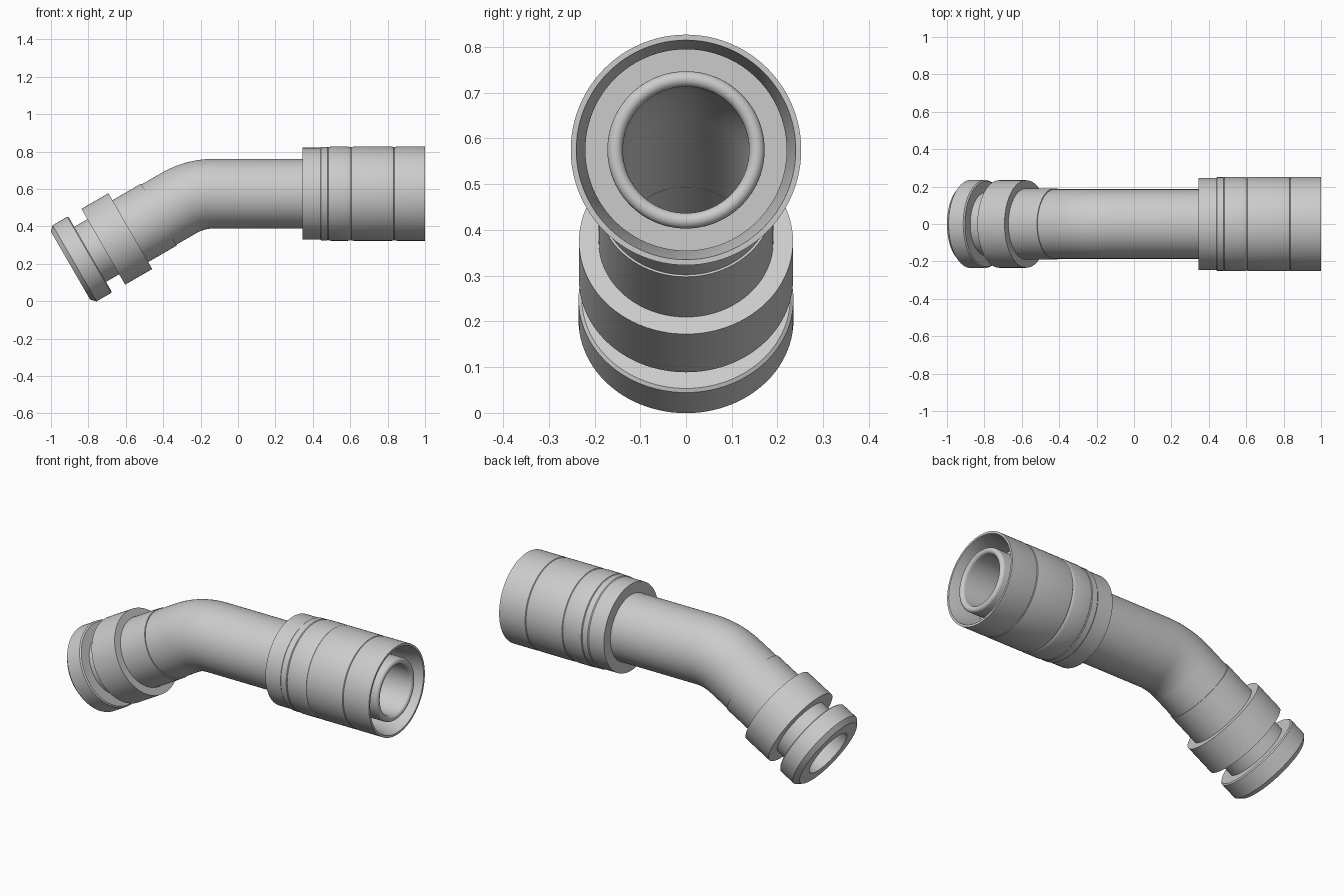
import bpy, bmesh, math
from mathutils import Vector

cube = bpy.data.objects.get("Cube")
if cube:
    bpy.data.objects.remove(cube)

grey = bpy.data.materials.new("light_grey")
grey.use_nodes = True
grey.diffuse_color = (0.6, 0.6, 0.6, 1)
grey.node_tree.nodes["Principled BSDF"].inputs["Base Color"].default_value = grey.diffuse_color

SIDES = 96
AXIS_Z = 0.575
BEND_X = -0.13          # where the bend begins
BEND_R = 0.37
BEND = math.radians(30)
ARC = BEND_R * BEND     # length of the bend along the centreline


def centreline(t):
    """Centre and downward tilt at distance t past the start of the bend."""
    a = min(max(t / BEND_R, 0), BEND)
    rest = t - a * BEND_R
    x = BEND_X - BEND_R * math.sin(a) - rest * math.cos(a)
    z = AXIS_Z - BEND_R * (1 - math.cos(a)) - rest * math.sin(a)
    return Vector((x, 0, z)), a


def straight(points):
    """Turn (x, radius) points of the level arm into centreline distances."""
    return [(BEND_X - x, r) for x, r in points]


def bent(points):
    """Turn (distance past the bend, radius) points into centreline distances."""
    return [(ARC + s, r) for s, r in points]


def ring_part(name, profile):
    """Sweep a closed (distance, radius) profile around the centreline."""
    bm = bmesh.new()
    rings = []
    for t, r in profile:
        centre, a = centreline(t)
        up = Vector((-math.sin(a), 0, math.cos(a)))
        side = Vector((0, 1, 0))
        rings.append([bm.verts.new(centre + r * (up * math.cos(k) + side * math.sin(k)))
                      for k in (2 * math.pi * i / SIDES for i in range(SIDES))])
    for n, ring in enumerate(rings):
        other = rings[(n + 1) % len(rings)]
        for i in range(SIDES):
            j = (i + 1) % SIDES
            bm.faces.new((ring[i], ring[j], other[j], other[i]))
    bmesh.ops.recalc_face_normals(bm, faces=bm.faces)
    mesh = bpy.data.meshes.new(name)
    bm.to_mesh(mesh)
    bm.free()
    mesh.materials.append(grey)
    ob = bpy.data.objects.new(name, mesh)
    bpy.context.collection.objects.link(ob)
    bpy.ops.object.select_all(action='DESELECT')
    ob.select_set(True)
    bpy.context.view_layer.objects.active = ob
    bpy.ops.object.shade_smooth_by_angle(angle=math.radians(25))
    return ob


# Hollow elbow pipe
PIPE, BORE = 0.186, 0.138
steps = [ARC * i / 16 for i in range(17)]
outer = straight([(0.4, PIPE)]) + [(t, PIPE) for t in steps] + bent([(0.3, PIPE)])
inner = bent([(0.3, BORE)]) + [(t, BORE) for t in reversed(steps)] + straight([(0.4, BORE)])
ring_part("elbow_pipe", outer + inner)

# Rounded inner nozzle of the socket end
mid, half = (0.172 + BORE) / 2, (0.172 - BORE) / 2
tip = [(0.98 + half * math.sin(k), mid + half * math.cos(k))
       for k in (math.pi * i / 10 for i in range(11))]
ring_part("socket_nozzle", straight([(0.4, 0.172)] + tip + [(0.4, BORE)]))

# Socket shell with shallow seams and a tapered mouth
R = 0.252
shell = [(0.345, 0.17), (0.345, 0.246), (0.44, 0.246), (0.445, 0.25), (0.478, 0.25)]
for x0, x1 in ((0.485, 0.598), (0.606, 0.832), (0.838, 1.0)):
    shell += [(x0 - 0.003, 0.247), (x0, 0.25), (x0 + 0.015, R), (x1 - 0.012, R), (x1, 0.25)]
shell[-2:] = [(1.0, R)]
shell += [(1.0, 0.24), (0.9, 0.22), (0.82, 0.22), (0.82, 0.17)]
ring_part("socket_shell", straight(shell))

# Thin sleeve on the bent arm
ring_part("sleeve", bent([(0.125, 0.18), (0.125, 0.191), (0.31, 0.191), (0.31, 0.18)]))

# Wide collar, groove and flange on the spigot end
ring_part("spigot_collar", bent([
    (0.301, BORE), (0.301, 0.234), (0.468, 0.234), (0.468, BORE)]))
ring_part("spigot_neck", bent([
    (0.46, BORE), (0.46, 0.17), (0.555, 0.17), (0.555, BORE)]))
ring_part("spigot_flange", bent([
    (0.549, BORE), (0.549, 0.228), (0.555, 0.235), (0.645, 0.235),
    (0.67, 0.21), (0.67, BORE)]))
